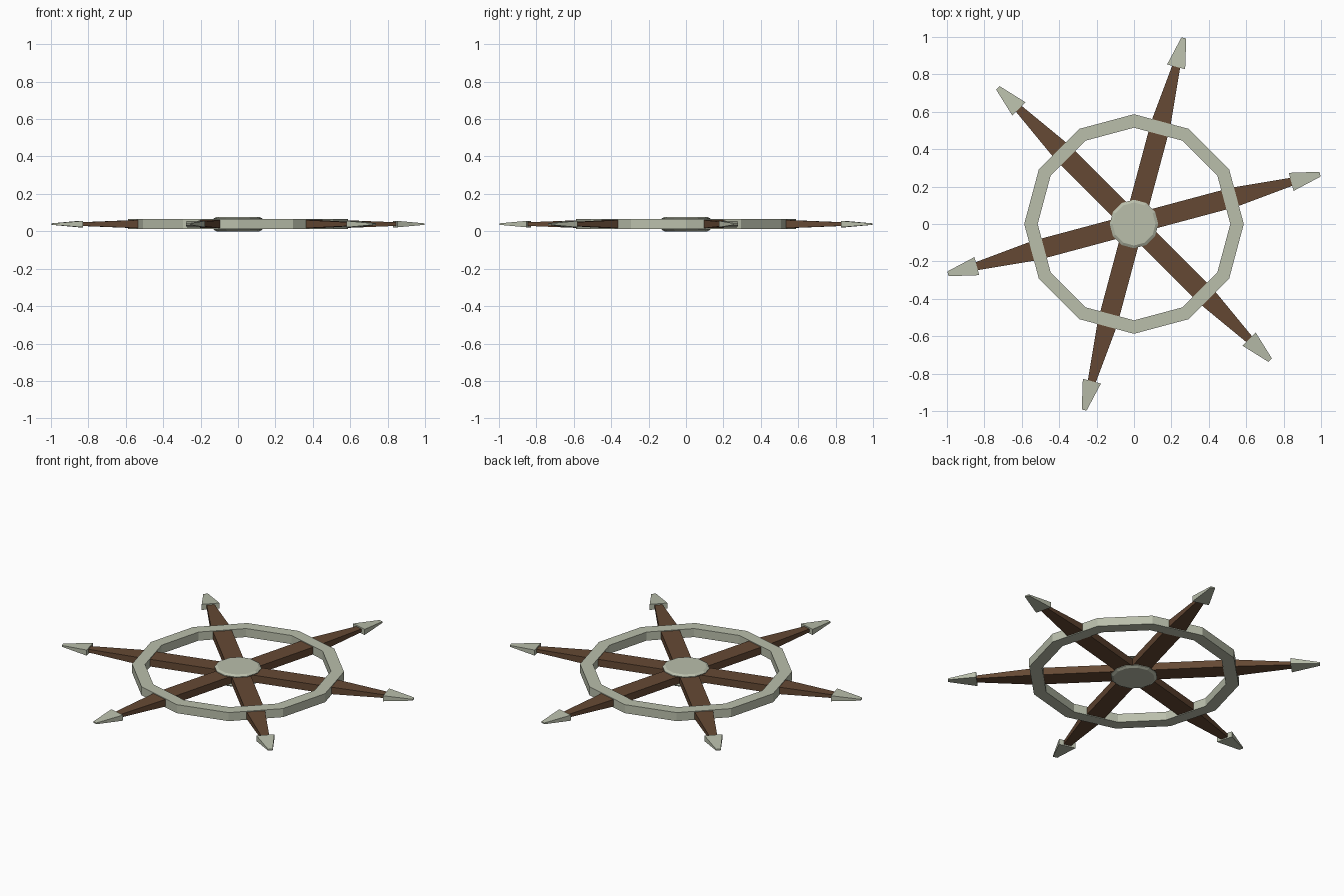
import bpy, bmesh
from math import sin, cos, pi, radians

if "Cube" in bpy.data.objects:
    bpy.data.objects.remove(bpy.data.objects["Cube"])

MID = 0.0385   # height of the wheel's middle plane
SIDES = 12


def material(name, rgb):
    m = bpy.data.materials.new(name)
    m.use_nodes = True
    m.diffuse_color = (*rgb, 1)
    m.node_tree.nodes["Principled BSDF"].inputs["Base Color"].default_value = (*rgb, 1)
    return m


wood = material("brown wood", (0.13, 0.066, 0.034))
metal = material("pale grey metal", (0.49, 0.52, 0.41))


def finish(name, bm, mat, angle=0):
    bmesh.ops.recalc_face_normals(bm, faces=bm.faces)
    mesh = bpy.data.meshes.new(name)
    bm.to_mesh(mesh)
    bm.free()
    mesh.materials.append(mat)
    ob = bpy.data.objects.new(name, mesh)
    ob.location.z = MID
    ob.rotation_euler.z = angle
    bpy.context.collection.objects.link(ob)
    return ob


def loft(name, loops, mat, angle=0, closed=False):
    """Skin a row of equal loops; cap the ends unless the row is closed."""
    bm = bmesh.new()
    rows = [[bm.verts.new(p) for p in loop] for loop in loops]
    n = len(rows[0])
    pairs = list(zip(rows, rows[1:]))
    if closed:
        pairs.append((rows[-1], rows[0]))
    else:
        bm.faces.new(rows[0])
        bm.faces.new(rows[-1])
    for a, b in pairs:
        for i in range(n):
            j = (i + 1) % n
            bm.faces.new((a[i], a[j], b[j], b[i]))
    return finish(name, bm, mat, angle)


def circle(r, z):
    return [(r * sin(2 * pi * i / SIDES), r * cos(2 * pi * i / SIDES), z)
            for i in range(SIDES)]


def section(x, w, h):
    """Rectangle across a spoke, with half width w and half height h."""
    return [(x, -w, -h), (x, w, -h), (x, w, h), (x, -w, h)]


# Rim
loft("rim", [circle(r, z) for r, z in
             ((0.587, -0.026), (0.587, 0.026), (0.515, 0.026), (0.515, -0.026))],
     metal, closed=True)

# Hub: narrow core between two chamfered discs
half = [(0.104, 0.024), (0.13, 0.026), (0.13, 0.030), (0.115, MID)]
profile = [(r, -z) for r, z in reversed(half)] + half
loft("hub", [circle(r, z) for r, z in profile], metal)

# Spokes with pointed tips
for k in range(6):
    a = radians(15 + 60 * k)
    loft(f"spoke_{k + 1}", [section(0.02, 0.053, 0.022), section(0.55, 0.053, 0.022),
                            section(0.89, 0.02, 0.009)], wood, a)
    loft(f"spoke_tip_{k + 1}", [section(0.87, 0.05, 0.017),
                                section(1.03, 0.013, 0.004)], metal, a)
